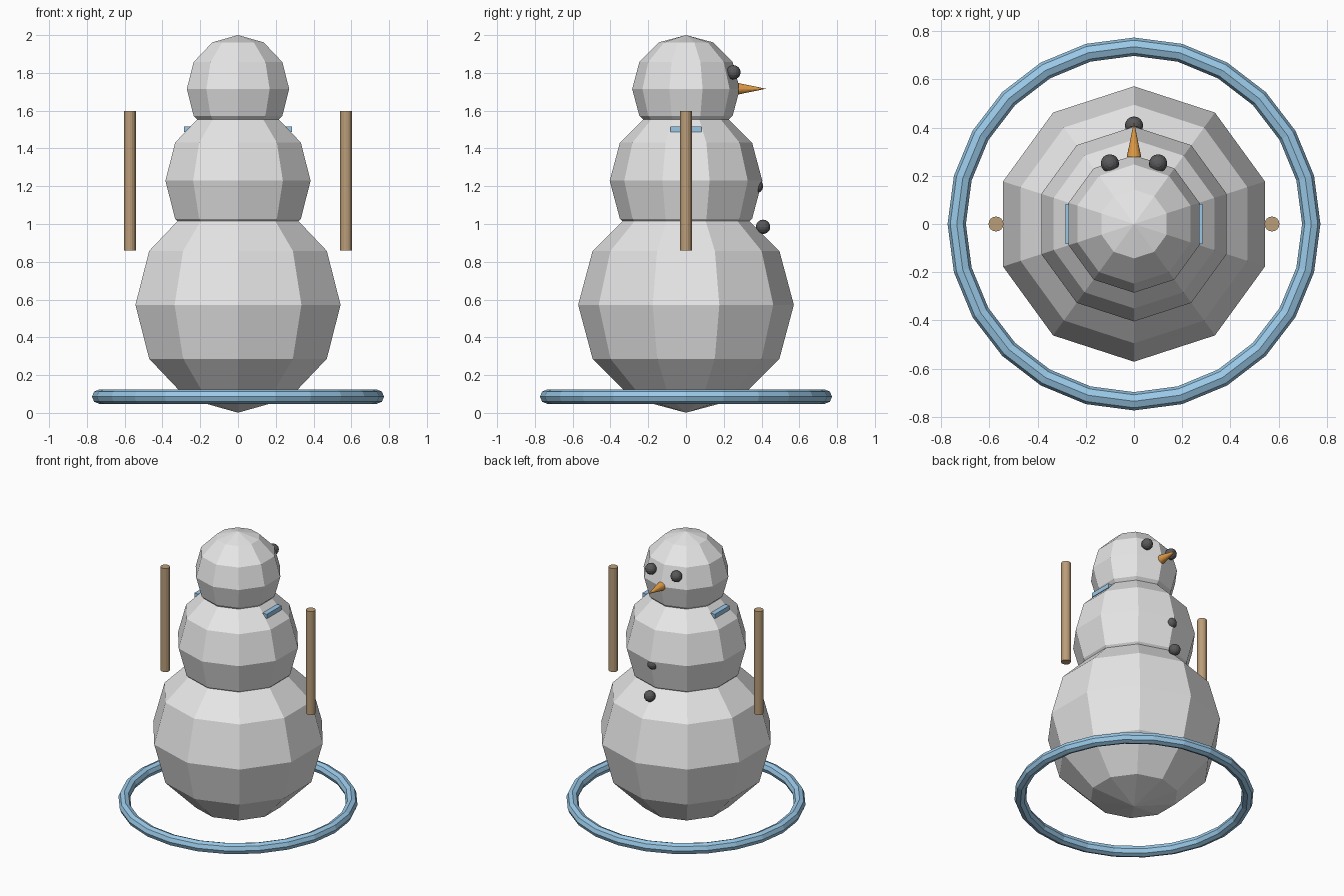
import bpy
import bmesh
from math import pi
from mathutils import Matrix, Vector

cube = bpy.data.objects.get("Cube")
if cube:
    bpy.data.objects.remove(cube, do_unlink=True)


def material(name, r, g, b):
    mat = bpy.data.materials.new(name)
    mat.use_nodes = True
    mat.diffuse_color = (r, g, b, 1)
    mat.node_tree.nodes["Principled BSDF"].inputs["Base Color"].default_value = (r, g, b, 1)
    return mat


snow = material("snow white", 0.8, 0.8, 0.8)
blue = material("sky blue", 0.37, 0.67, 0.92)
wood = material("wood brown", 0.5, 0.34, 0.19)
orange = material("carrot orange", 0.75, 0.33, 0.06)
coal = material("coal grey", 0.1, 0.1, 0.105)


def finish(name, bm, mat, location):
    mesh = bpy.data.meshes.new(name)
    bm.normal_update()
    bm.to_mesh(mesh)
    bm.free()
    mesh.materials.append(mat)
    obj = bpy.data.objects.new(name, mesh)
    obj.location = location
    bpy.context.collection.objects.link(obj)
    return obj


def ball(name, radius, location, mat, segments, rings):
    bm = bmesh.new()
    bmesh.ops.create_uvsphere(bm, u_segments=segments, v_segments=rings, radius=radius)
    # Put a column of corners exactly on the +y side
    equator = max(bm.verts, key=lambda v: v.co.y)
    turn = pi / segments if abs(equator.co.x) > radius * 0.05 else 0
    bmesh.ops.rotate(bm, verts=bm.verts, matrix=Matrix.Rotation(turn, 3, "Z"))
    return finish(name, bm, mat, location)


def cone(name, r1, r2, depth, location, mat, segments, tilt=0):
    bm = bmesh.new()
    bmesh.ops.create_cone(bm, cap_ends=True, segments=segments, radius1=r1,
                          radius2=r2, depth=depth,
                          matrix=Matrix.Rotation(tilt, 4, "X"))
    return finish(name, bm, mat, location)


# Three stacked snowballs
for name, radius, z in (("lower_body", 0.571, 0.572),
                        ("middle_body", 0.404, 1.229),
                        ("head", 0.285, 1.715)):
    ball(name, radius, (0, 0, z), snow, 10, 6)

# Eyes and upright stick arms on both sides
for side, x in (("left", 1), ("right", -1)):
    ball(side + "_eye", 0.038, (0.1 * x, 0.251, 1.803), coal, 16, 8)
    cone(side + "_arm", 0.031, 0.031, 0.736, (0.572 * x, 0, 1.229), wood, 16)

# Buttons down the chest
for i, (y, z) in enumerate(((0.408, 0.985), (0.37, 1.2))):
    ball(f"button_{i + 1}", 0.038, (0, y, z), coal, 16, 8)

# Carrot nose pointing along +y
cone("nose", 0.03, 0, 0.146, (0, 0.351, 1.716), orange, 16, -pi / 2)

# Scarf bar running through the neck
bm = bmesh.new()
bmesh.ops.create_cube(bm, size=1)
bmesh.ops.scale(bm, vec=Vector((0.57, 0.165, 0.031)), verts=bm.verts)
finish("scarf", bm, blue, (0, 0, 1.502))

# Ring around the base
bpy.ops.mesh.primitive_torus_add(major_segments=24, minor_segments=8,
                                 major_radius=0.735, minor_radius=0.038,
                                 location=(0, 0, 0.086))
ring = bpy.context.object
ring.name = "base_ring"
ring.data.materials.append(blue)
